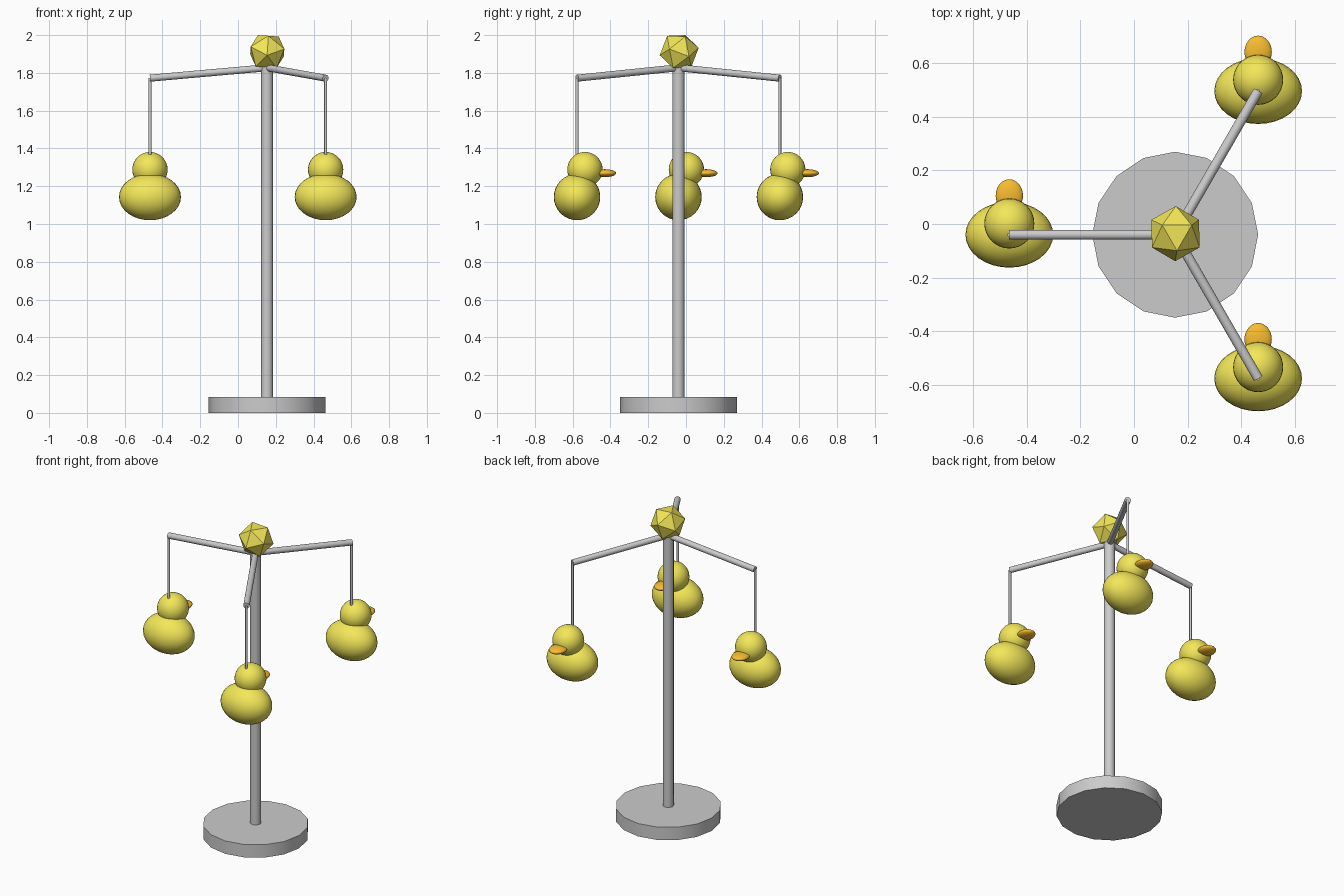
import bpy
import math
from mathutils import Vector, Matrix

if "Cube" in bpy.data.objects:
    bpy.data.objects.remove(bpy.data.objects["Cube"])

PX, PY = 0.154, -0.04      # axis of the stand
ARM = 0.62                 # reach of each arm


def material(name, color):
    m = bpy.data.materials.new(name)
    m.diffuse_color = color
    m.use_nodes = True
    m.node_tree.nodes["Principled BSDF"].inputs["Base Color"].default_value = m.diffuse_color
    return m


yellow = material("yellow", (0.90, 0.80, 0.10, 1))
orange = material("orange", (0.93, 0.50, 0.03, 1))


def finish(name, mat=None, smooth=True):
    ob = bpy.context.object
    ob.name = name
    if mat:
        ob.data.materials.append(mat)
    if smooth:
        bpy.ops.object.shade_smooth_by_angle(angle=math.radians(46))
    return ob


def rod(name, a, b, radius, sides=16):
    a, b = Vector(a), Vector(b)
    d = b - a
    bpy.ops.mesh.primitive_cylinder_add(
        vertices=sides, radius=radius, depth=d.length, location=(a + b) / 2,
        rotation=d.to_track_quat('Z', 'Y').to_euler())
    return finish(name)


def ellipsoid(name, center, size, mat):
    bpy.ops.mesh.primitive_uv_sphere_add(segments=32, ring_count=16, radius=1, location=center)
    ob = finish(name, mat)
    ob.scale = size
    return ob


# Stand: round base and pole
rod("base", (PX, PY, 0), (PX, PY, 0.083), 0.31, 16)
rod("pole", (PX, PY, 0.08), (PX, PY, 1.84), 0.032)

# Faceted finial, resting close to face-up
bpy.ops.mesh.primitive_ico_sphere_add(subdivisions=1, radius=0.105)
finial = finish("finial", yellow, smooth=False)
face = finial.data.polygons[0]
up = face.normal.rotation_difference(Vector((0, 0, 1))).to_matrix()
corner = up @ finial.data.vertices[face.vertices[0]].co
spin = Matrix.Rotation(-math.pi / 2 - math.atan2(corner.y, corner.x), 3, 'Z')
tilt = Matrix.Rotation(math.radians(4), 3, 'Y')
finial.data.transform((tilt @ spin @ up).to_4x4())
finial.location = (PX + 0.001, PY + 0.004, 1.913)

# Three arms, each with a hanging toy bird facing +y
for i, deg in enumerate((60, 180, 300), 1):
    a = math.radians(deg)
    x, y = PX + ARM * math.cos(a), PY + ARM * math.sin(a)
    rod(f"arm_{i}", (PX, PY, 1.827), (x, y, 1.772), 0.0185)
    rod(f"string_{i}", (x, y, 1.772), (x, y, 1.30), 0.008, 8)
    ellipsoid(f"bird_body_{i}", (x, y, 1.143), (0.164, 0.123, 0.123), yellow)
    ellipsoid(f"bird_head_{i}", (x, y + 0.042, 1.288), (0.0935,) * 3, yellow)
    ellipsoid(f"bird_beak_{i}", (x, y + 0.146, 1.269), (0.051, 0.061, 0.021), orange)
